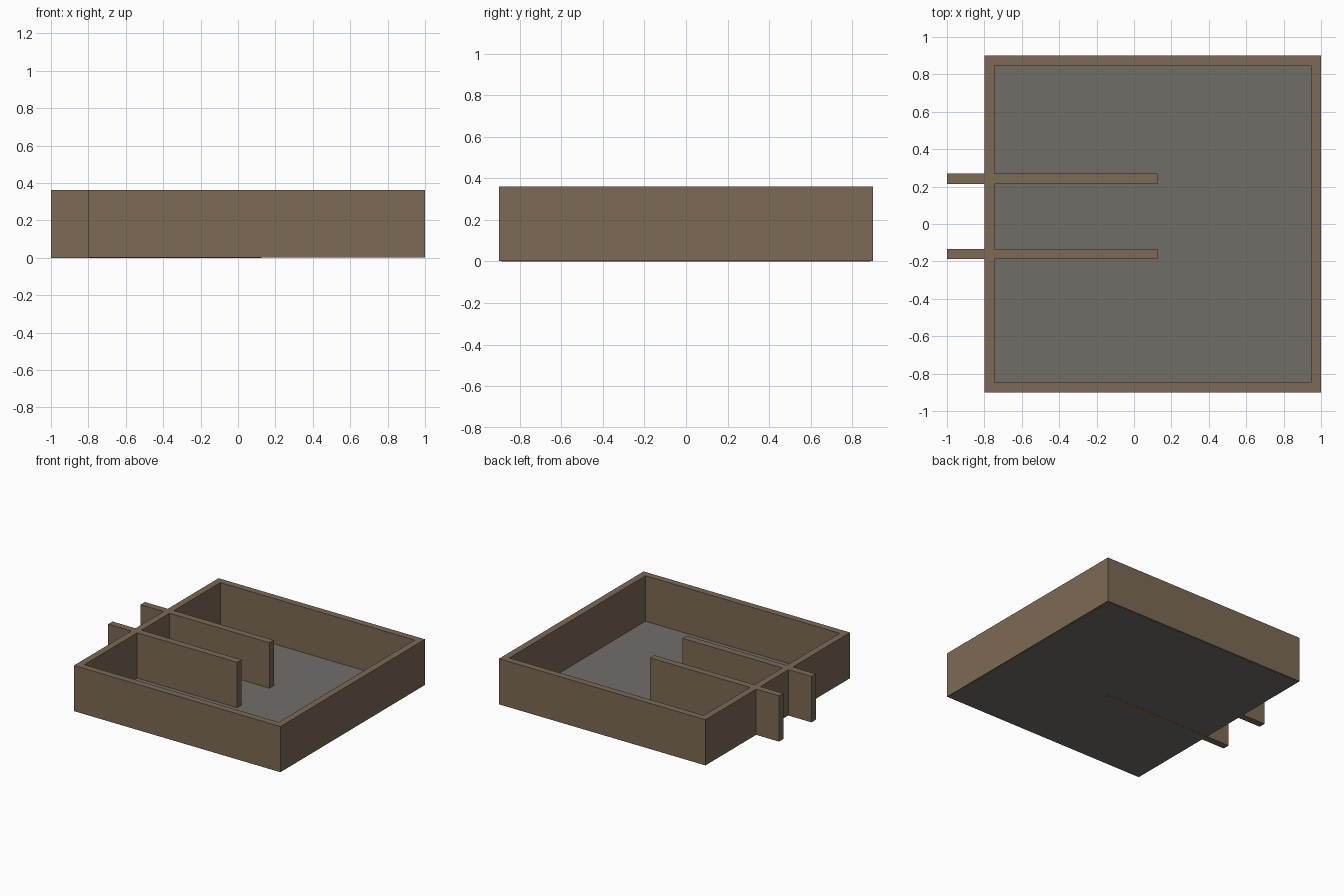
import bpy
import bmesh

if "Cube" in bpy.data.objects:
    bpy.data.objects.remove(bpy.data.objects["Cube"])


def material(name, rgb):
    m = bpy.data.materials.new(name)
    m.diffuse_color = (*rgb, 1.0)
    m.use_nodes = True
    m.node_tree.nodes["Principled BSDF"].inputs["Base Color"].default_value = m.diffuse_color
    return m


WOOD = material("brown wood", (0.200, 0.143, 0.092))
BASE = material("grey base", (0.166, 0.153, 0.141))


def box(name, x, y, z, mat):
    """Box from (min, max) ranges on each axis."""
    bm = bmesh.new()
    bmesh.ops.create_cube(bm, size=1.0)
    for v in bm.verts:
        v.co = [r[0] if c < 0 else r[1] for c, r in zip(v.co, (x, y, z))]
    mesh = bpy.data.meshes.new(name)
    bm.to_mesh(mesh)
    bm.free()
    mesh.materials.append(mat)
    obj = bpy.data.objects.new(name, mesh)
    bpy.context.collection.objects.link(obj)
    return obj


X0, X1, Y = -0.80, 1.0, 0.90   # outer tray footprint
T, H = 0.053, 0.362            # board thickness and height
LOW = 0.002                    # walls sit just above the base underside

# Tray walls: long sides run full width, ends fit between them
box("front_wall", (X0, X1), (-Y, -Y + T), (LOW, H), WOOD)
box("back_wall", (X0, X1), (Y - T, Y), (LOW, H), WOOD)
box("left_wall", (X0, X0 + T), (-Y + T, Y - T), (LOW, H), WOOD)
box("right_wall", (X1 - T, X1), (-Y + T, Y - T), (LOW, H), WOOD)

# Thin base panel reaching under the walls
EDGE = 0.012
box("base_panel", (X0 + EDGE, X1 - EDGE), (-Y + EDGE, Y - EDGE), (0.001, 0.004), BASE)

# Two dividers passing through the left wall
box("front_divider", (-1.0, 0.125), (-0.188, -0.134), (0.0, H), WOOD)
box("back_divider", (-1.0, 0.125), (0.215, 0.269), (LOW, H), WOOD)
